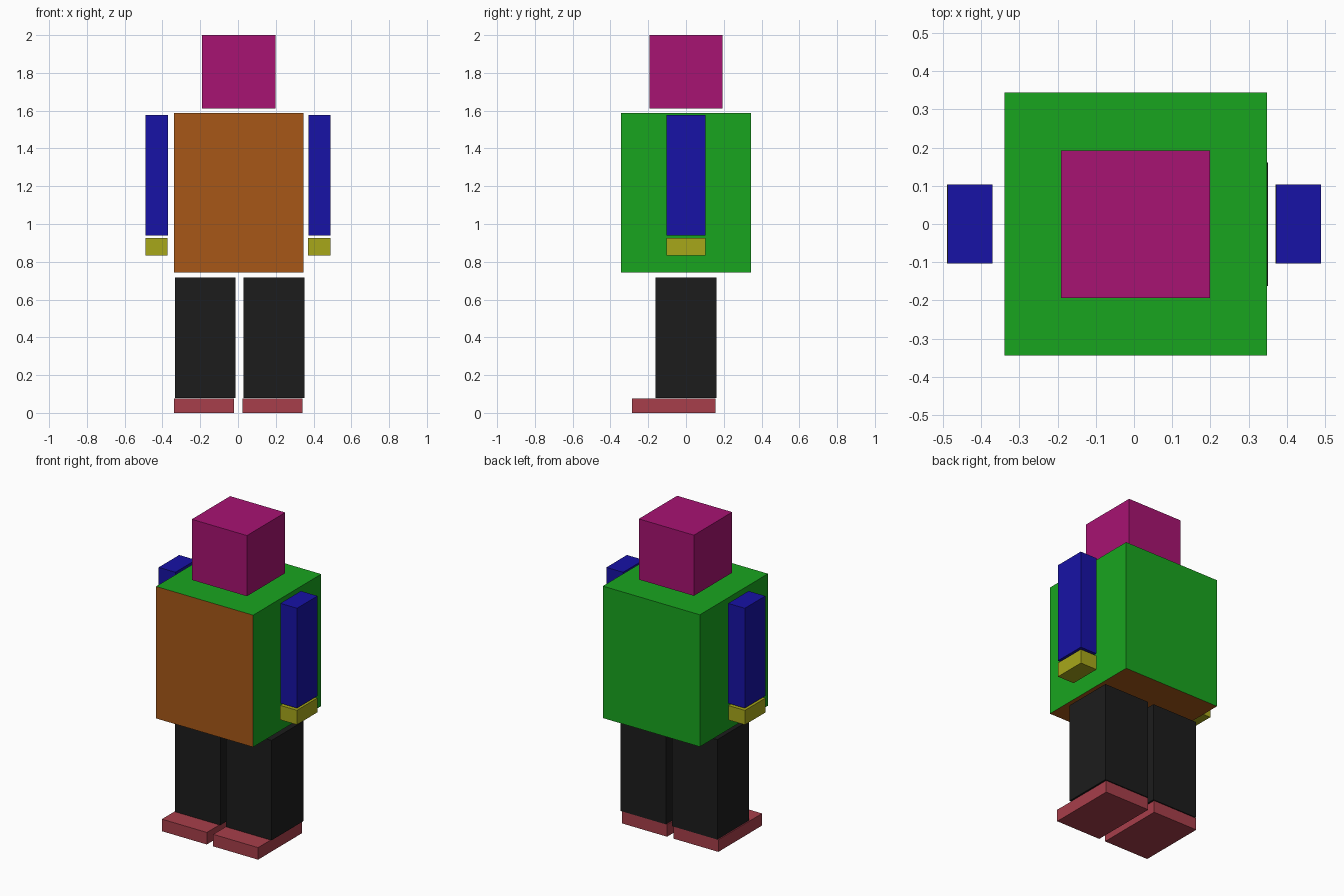
import bpy, bmesh
from mathutils import Vector

if "Cube" in bpy.data.objects:
    bpy.data.objects.remove(bpy.data.objects["Cube"])


def material(name, rgb):
    m = bpy.data.materials.new(name)
    m.diffuse_color = (*rgb, 1.0)
    m.use_nodes = True
    m.node_tree.nodes["Principled BSDF"].inputs["Base Color"].default_value = m.diffuse_color
    return m


MAGENTA = material("magenta", (0.386, 0.0065, 0.168))
GREEN = material("green", (0.0097, 0.376, 0.0137))
BROWN = material("brown", (0.386, 0.096, 0.0085))
BLUE = material("blue", (0.0085, 0.006, 0.38))
OLIVE = material("olive", (0.386, 0.386, 0.0103))
BLACK = material("black", (0.0116, 0.0116, 0.0116))
RED = material("red", (0.386, 0.049, 0.069))


def box(name, x, y, z, *mats):
    """Box spanning the given (min, max) ranges."""
    lo, hi = Vector((x[0], y[0], z[0])), Vector((x[1], y[1], z[1]))
    centre, size = (lo + hi) / 2, hi - lo
    mesh = bpy.data.meshes.new(name)
    bm = bmesh.new()
    bmesh.ops.create_cube(bm, size=1)
    bmesh.ops.scale(bm, vec=size, verts=bm.verts)
    bm.to_mesh(mesh)
    bm.free()
    for m in mats:
        mesh.materials.append(m)
    obj = bpy.data.objects.new(name, mesh)
    obj.location = centre
    bpy.context.collection.objects.link(obj)
    return obj


# Head
box("head", (-0.191, 0.199), (-0.194, 0.193), (1.612, 2.0), MAGENTA)

# Torso: green jacket, brown front and underside
torso = box("torso", (-0.339, 0.348), (-0.344, 0.344), (0.744, 1.588), GREEN, BROWN)
for face in torso.data.polygons:
    if face.normal.y < -0.5 or face.normal.z < -0.5:
        face.material_index = 1

# Paired limbs, each side with its own x range
limbs = [
    ("arm", (-0.489, -0.371), (0.372, 0.490), (-0.103, 0.104), (0.939, 1.578), BLUE),
    ("hand", (-0.490, -0.372), (0.371, 0.489), (-0.103, 0.104), (0.833, 0.925), OLIVE),
    ("leg", (-0.334, -0.012), (0.029, 0.351), (-0.162, 0.161), (0.079, 0.718), BLACK),
    ("foot", (-0.339, -0.021), (0.024, 0.342), (-0.285, 0.157), (0.0, 0.077), RED),
]
for part, x_left, x_right, y, z, mat in limbs:
    box("left_" + part, x_left, y, z, mat)
    box("right_" + part, x_right, y, z, mat)
